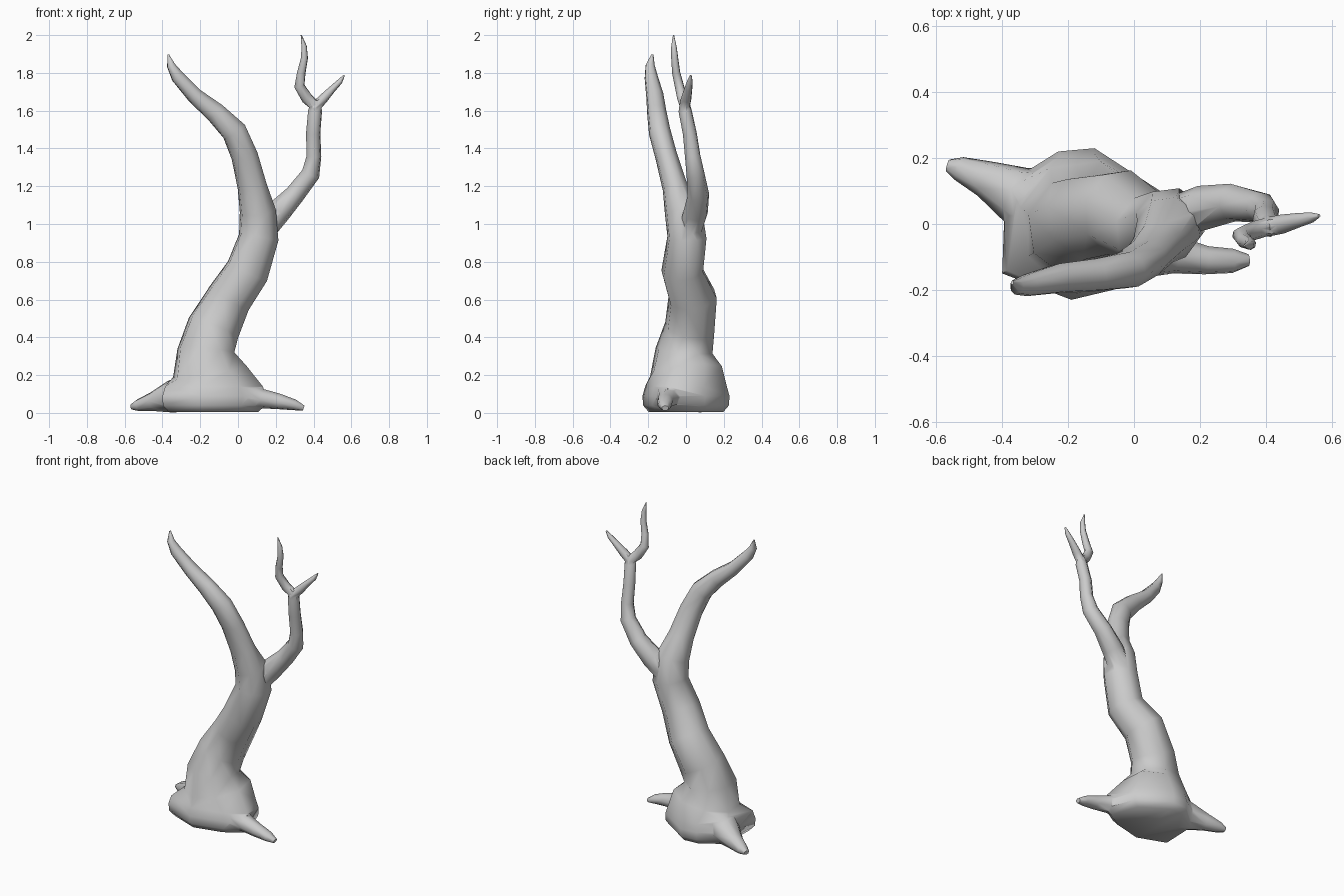
import bpy, bmesh, math
from mathutils import Vector

SIDES = 8


def section_rings(sections, start=210):
    """Elliptical rings square to a path; section = x, y, z, width radius, depth radius."""
    pts = [Vector(s[:3]) for s in sections]
    rings = []
    for i, s in enumerate(sections):
        t = (pts[min(i + 1, len(pts) - 1)] - pts[max(i - 1, 0)]).normalized()
        e1 = Vector((0, 1, 0)).cross(t).normalized()
        e2 = t.cross(e1)
        rings.append([pts[i]
                      + e1 * math.cos(math.radians(start + 360 * k / SIDES)) * s[3] * 1.04
                      + e2 * math.sin(math.radians(start + 360 * k / SIDES)) * s[4] * 1.04
                      for k in range(SIDES)])
    return rings


def loft(name, rings):
    bm = bmesh.new()
    loops = [[bm.verts.new(p) for p in r] for r in rings]
    for a, b in zip(loops, loops[1:]):
        for k in range(SIDES):
            n = (k + 1) % SIDES
            bm.faces.new((a[k], a[n], b[n], b[k]))
    bm.faces.new(loops[0][::-1])
    bm.faces.new(loops[-1])
    bmesh.ops.triangulate(bm, faces=bm.faces[:])
    bmesh.ops.recalc_face_normals(bm, faces=bm.faces[:])
    me = bpy.data.meshes.new(name)
    bm.to_mesh(me)
    bm.free()
    ob = bpy.data.objects.new(name, me)
    bpy.context.collection.objects.link(ob)
    return ob


# Flared, lumpy base outline
outline = [(-.40, -.15), (-.19, -.23), (.02, -.18), (.15, -.10),
           (.08, .10), (-.12, .23), (-.23, .22), (-.39, .12)]


def base_ring(z, f):
    return [Vector((-.16 + (x + .16) * f, y * f, z)) for x, y in outline]


base = [base_ring(.005, .86), base_ring(.04, .99), base_ring(.09, 1), base_ring(.14, .94)]

# Trunk that runs on into the thick left branch
trunk = loft("tree_trunk", base + section_rings([
    (-.15, 0, .22, .195, .19),
    (-.17, -.01, .33, .15, .15),
    (-.13, .02, .45, .14, .13),
    (-.045, .035, .61, .12, .128),
    (.05, -.02, .75, .115, .11),
    (.11, .005, .93, .105, .103),
    (.105, -.015, 1.07, .095, .098),
    (.075, -.06, 1.2, .077, .065),
    (.035, -.105, 1.36, .07, .057),
    (-.02, -.14, 1.49, .066, .056),
    (-.12, -.155, 1.59, .054, .05),
    (-.23, -.165, 1.68, .042, .045),
    (-.32, -.185, 1.78, .035, .034),
    (-.355, -.19, 1.84, .022, .024),
    (-.369, -.178, 1.897, .004, .006)]))

# Thin right branch, its two twigs, and the two roots
limbs = {
    "right_branch": [(.12, .02, .96, .07, .06), (.21, .05, 1.06, .065, .065),
                     (.30, .065, 1.155, .052, .056), (.385, .05, 1.265, .048, .046),
                     (.402, .035, 1.36, .038, .04), (.398, .02, 1.48, .037, .036),
                     (.408, -.005, 1.60, .036, .034), (.415, -.008, 1.655, .022, .022)],
    "tall_twig": [(.415, -.005, 1.62, .026, .026), (.365, -.02, 1.665, .03, .027),
                  (.325, -.035, 1.73, .027, .024), (.335, -.052, 1.80, .022, .021),
                  (.352, -.06, 1.88, .018, .018), (.35, -.064, 1.94, .014, .014),
                  (.335, -.066, 2.0, .003, .003)],
    "short_twig": [(.40, -.01, 1.61, .028, .028), (.45, 0, 1.662, .025, .028),
                   (.50, .012, 1.715, .018, .021), (.54, .02, 1.755, .014, .015),
                   (.562, .025, 1.787, .004, .005)],
    "left_root": [(-.25, .05, .11, .10, .12), (-.36, .09, .085, .082, .085),
                  (-.45, .137, .06, .05, .055), (-.53, .168, .04, .03, .036),
                  (-.565, .178, .032, .014, .018)],
    "right_root": [(0, -.07, .10, .085, .10), (.13, -.095, .075, .05, .055),
                   (.22, -.11, .06, .04, .042), (.30, -.112, .042, .028, .036),
                   (.347, -.11, .025, .014, .018)],
}

# Fuse everything into one continuous tree
bpy.context.view_layer.objects.active = trunk
trunk.select_set(True)
for name, sections in limbs.items():
    limb = loft(name, section_rings(sections, 11))
    mod = trunk.modifiers.new(name, 'BOOLEAN')
    mod.operation = 'UNION'
    mod.solver = 'EXACT'
    mod.object = limb
    bpy.ops.object.modifier_apply(modifier=mod.name)
    bpy.data.objects.remove(limb)

bpy.ops.object.shade_smooth_by_angle(angle=math.radians(65))
